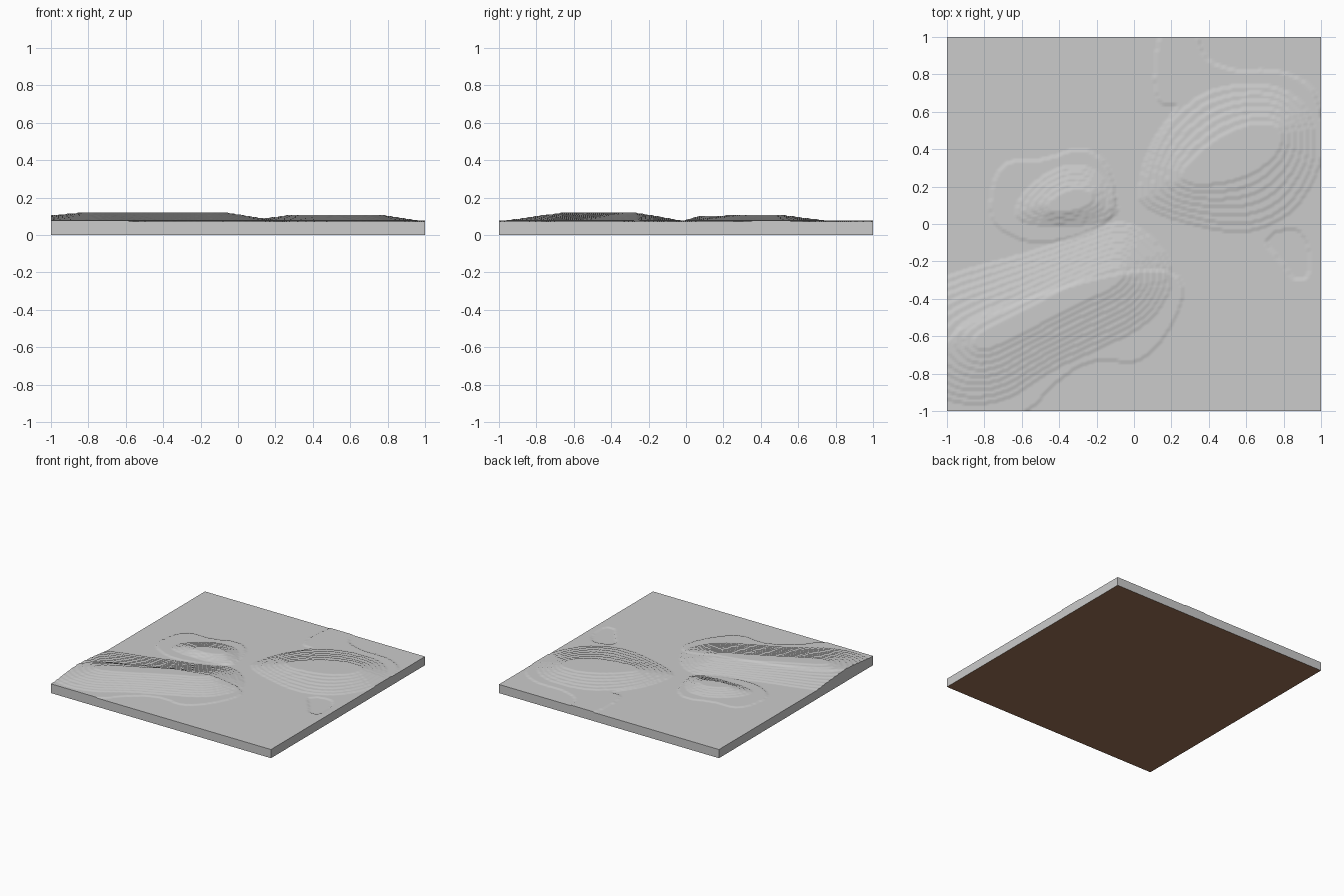
import bpy
import bmesh
import math
from mathutils import Vector

old = bpy.data.objects.get("Cube")
if old:
    bpy.data.objects.remove(old, do_unlink=True)

CELLS = 180      # grid cells per side
FLOOR = 0.071    # height of the plain
STEP = 0.0049    # height of one terrace


def material(name, color):
    mat = bpy.data.materials.new(name)
    mat.use_nodes = True
    mat.diffuse_color = (*color, 1)
    mat.node_tree.nodes["Principled BSDF"].inputs["Base Color"].default_value = (*color, 1)
    return mat


def rounded(points, passes=2):
    """Cut the corners of a closed outline until it is soft."""
    pts = [Vector(p) for p in points]
    for _ in range(passes):
        soft = []
        for a, b in zip(pts, pts[1:] + pts[:1]):
            soft += [a.lerp(b, 0.25), a.lerp(b, 0.75)]
        pts = soft
    return [(a.x, a.y, b.x - a.x, b.y - a.y) for a, b in zip(pts, pts[1:] + pts[:1])]


def inside(x, y, edges):
    hit = False
    for ax, ay, dx, dy in edges:
        if (ay > y) != (ay + dy > y) and x < ax + dx * (y - ay) / dy:
            hit = not hit
    return hit


def distance(x, y, edges):
    best = 9.0
    for ax, ay, dx, dy in edges:
        px, py = x - ax, y - ay
        t = min(1, max(0, (px * dx + py * dy) / (dx * dx + dy * dy)))
        best = min(best, (px - t * dx) ** 2 + (py - t * dy) ** 2)
    return math.sqrt(best)


# Hills: foot outline, summit outline, number of terraces
hills = [
    ([(-1.25, -.38), (-.95, -.26), (-.6, -.17), (-.3, -.07), (-.08, .02), (.06, -.04),
      (.2, -.2), (.2, -.36), (.07, -.54), (-.2, -.67), (-.45, -.78), (-.7, -.96), (-1.0, -.96), (-1.25, -.78)],
     [(-.83, -.62), (-.6, -.5), (-.3, -.33), (-.08, -.24), (-.08, -.3), (-.35, -.42), (-.6, -.56), (-.8, -.65)], 9),
    ([(.05, .22), (.13, .45), (.24, .6), (.42, .73), (.75, .75), (.94, .62),
      (.98, .35), (.84, .1), (.65, 0), (.45, 0), (.07, .1)],
     [(.25, .25), (.4, .38), (.6, .5), (.77, .51), (.75, .4), (.6, .3), (.4, .24)], 6),
    ([(-.64, .08), (-.56, .2), (-.4, .31), (-.22, .31), (-.1, .14), (-.08, .04), (-.3, -.01), (-.6, 0)],
     [(-.46, .09), (-.36, .16), (-.22, .17), (-.26, .1), (-.4, .07)], 5),
]

# Broad shelves and hollows: outline, terraces up or down
shelves = [
    ([(-.6, -1.05), (-.4, -.82), (-.2, -.71), (.06, -.76), (.29, -.4), (.2, -.22), (-.3, -.3), (-1.1, -.6), (-1.1, -1.1)], 1),
    ([(-.78, .1), (-.72, .34), (-.5, .33), (-.28, .42), (-.13, .32), (-.08, .04),
      (-.3, -.07), (-.55, -.11), (-.74, -.02)], 1),
    ([(.15, 1.1), (.1, .78), (.14, .62), (.26, .66), (.1, .45), (.02, .2), (.04, .08),
      (.45, -.04), (.65, -.04), (.87, .07), (1.02, .35), (1.0, .6), (.95, .75),
      (.75, .83), (.55, .81), (.36, .88), (.33, 1.1)], 1),
    ([(.69, -.1), (.76, -.03), (.92, -.03), (.95, -.28), (.86, -.31), (.79, -.2)], -1),
]

hills = [(rounded(foot), rounded(top), count) for foot, top, count in hills]
shelves = [(rounded(line), count) for line, count in shelves]


def height(x, y):
    level = sum(count for line, count in shelves if inside(x, y, line))
    for foot, top, count in hills:
        if inside(x, y, foot):
            if inside(x, y, top):
                level += count
            else:
                low, high = distance(x, y, foot), distance(x, y, top)
                level += math.ceil(count * low / (low + high))
    return FLOOR + STEP * level


grey = material("stone grey", (0.6, 0.6, 0.6))
brown = material("earth brown", (0.33, 0.165, 0.092))

# Terraced ground on top of a slab
bm = bmesh.new()
bmesh.ops.create_grid(bm, x_segments=CELLS, y_segments=CELLS, size=1)
for v in bm.verts:
    v.co.z = height(v.co.x, v.co.y)

# Side walls: extend the rim down to the bottom
rim = [e for e in bm.edges if e.is_boundary]
result = bmesh.ops.extrude_edge_only(bm, edges=rim)
for item in result["geom"]:
    if isinstance(item, bmesh.types.BMVert):
        item.co.z = 0

# Underside
lower = [e for e in bm.edges if e.is_boundary]
bottom = bmesh.ops.contextual_create(bm, geom=lower)["faces"]
bmesh.ops.recalc_face_normals(bm, faces=bm.faces)
for face in bottom:
    face.material_index = 1

mesh = bpy.data.meshes.new("terrain_slab")
bm.to_mesh(mesh)
bm.free()
mesh.materials.append(grey)
mesh.materials.append(brown)
slab = bpy.data.objects.new("terrain_slab", mesh)
bpy.context.collection.objects.link(slab)
bpy.context.view_layer.objects.active = slab
slab.select_set(True)
bpy.ops.object.shade_smooth_by_angle(angle=math.radians(50))
